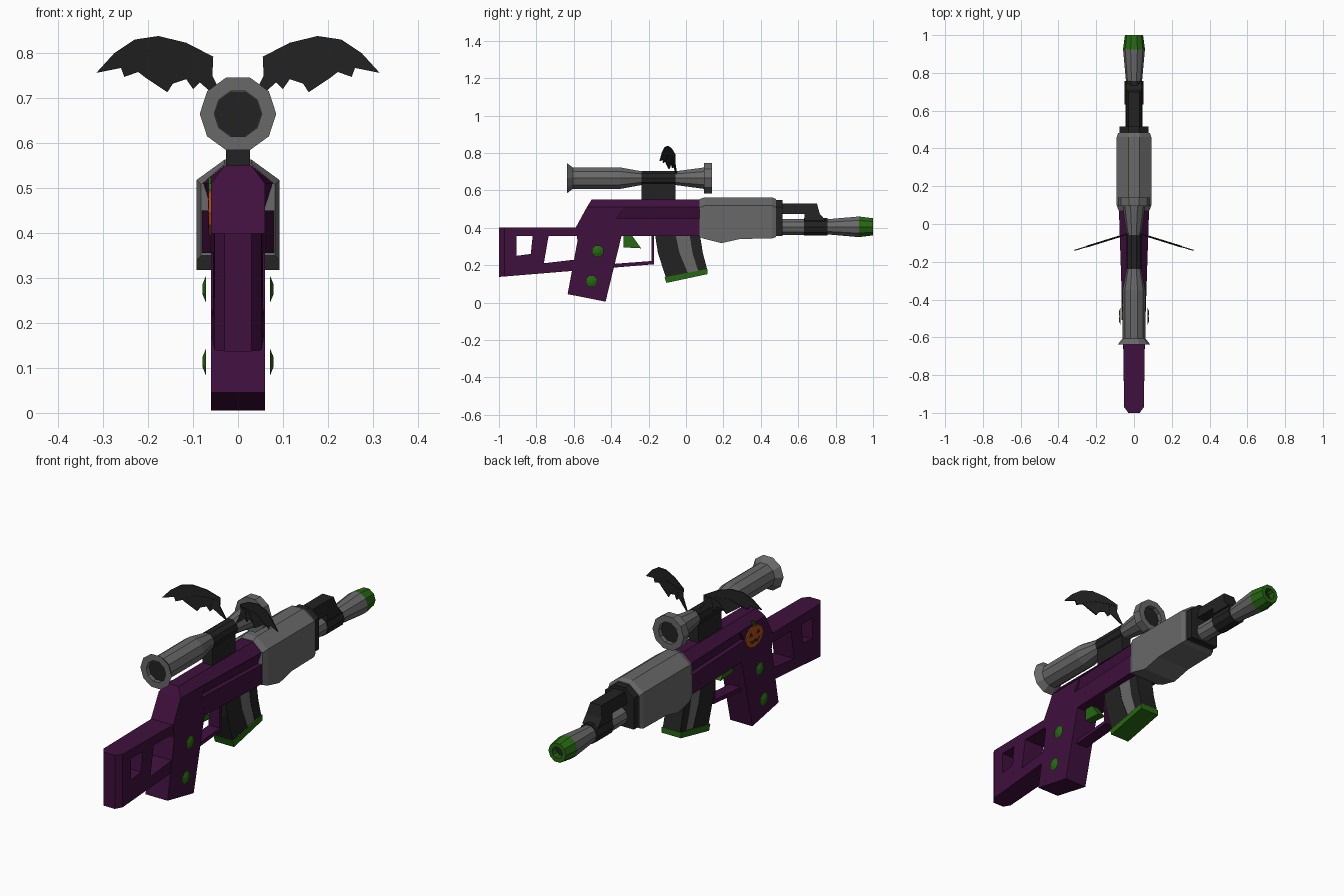
import bpy, bmesh, math

if "Cube" in bpy.data.objects:
    bpy.data.objects.remove(bpy.data.objects["Cube"])


def material(name, r, g, b):
    m = bpy.data.materials.new(name)
    m.use_nodes = True
    m.diffuse_color = (r, g, b, 1)
    m.node_tree.nodes["Principled BSDF"].inputs["Base Color"].default_value = (r, g, b, 1)
    return m


PURPLE = material("dark purple", 0.05, 0.005, 0.047)
GREY = material("steel grey", 0.14, 0.14, 0.14)
BLACK = material("soft black", 0.016, 0.016, 0.016)
GREEN = material("green", 0.02, 0.14, 0.006)
ORANGE = material("pumpkin orange", 0.42, 0.07, 0.006)


def loft(name, rings, mat):
    """Bridge equal-length rings of points and cap both ends."""
    bm = bmesh.new()
    loops = [[bm.verts.new(p) for p in ring] for ring in rings]
    n = len(loops[0])
    for a, b in zip(loops, loops[1:]):
        for i in range(n):
            j = (i + 1) % n
            bm.faces.new((a[i], a[j], b[j], b[i]))
    bm.faces.new(loops[0])
    bm.faces.new(loops[-1])
    bmesh.ops.recalc_face_normals(bm, faces=bm.faces)
    me = bpy.data.meshes.new(name)
    bm.to_mesh(me)
    bm.free()
    me.materials.append(mat)
    ob = bpy.data.objects.new(name, me)
    bpy.context.collection.objects.link(ob)
    return ob


def plate(name, pts, mat, x0, x1):
    """Side profile (y, z) between two x positions."""
    return loft(name, [[(x, y, z) for y, z in pts] for x in (x0, x1)], mat)


def prism(name, pts, mat, width):
    """Side profile mirrored about x = 0; width is a half width or a rule of (y, z)."""
    w = width if callable(width) else lambda y, z: width
    return loft(name, [[(s * w(y, z), y, z) for y, z in pts] for s in (-1, 1)], mat)


def lathe(name, profile, z, mat, n=10):
    """Turn (y, radius) points about a lengthwise axis at height z."""
    turn = [2 * math.pi * i / n for i in range(n)]
    return loft(name, [[(r * math.cos(a), y, z + r * math.sin(a)) for a in turn]
                       for y, r in profile], mat)


def lerp(y, y0, a, y1, b):
    return a + (b - a) * max(0, min(1, (y - y0) / (y1 - y0)))


# Skeleton stock
def stock_w(y, z):
    return 0.03 if y < -0.99 else lerp(y, -0.97, 0.052, -0.6, 0.058)


def under(y):
    return lerp(y, -1, 0.137, -0.17, 0.205)


prism("stock_butt", [(-1, .40), (-.97, .40), (-.97, under(-.97)), (-1, under(-1))], PURPLE, stock_w)
prism("stock_rear_post", [(-.97, .40), (-.905, .40), (-.905, under(-.905)), (-.97, under(-.97))], PURPLE, stock_w)
prism("stock_top_bar", [(-.905, .40), (-.57, .40), (-.57, .355), (-.905, .355)], PURPLE, stock_w)
prism("stock_lower_bar", [(-.905, .25), (-.83, .26), (-.76, .21), (-.59, .23),
                          (-.59, under(-.59)), (-.905, under(-.905))], PURPLE, stock_w)
prism("stock_middle_post", [(-.82, .355), (-.735, .355), (-.76, .21), (-.83, .26)], PURPLE, stock_w)

# Grip and receiver
prism("grip", [(-.53, .51), (-.59, .40), (-.58, .33), (-.633, .045), (-.43, .005),
               (-.345, .355), (-.37, .45), (-.33, .51)], PURPLE, 0.06)


def body_w(y, z):
    return lerp(y, -0.37, 0.06, 0.06, 0.08)


prism("receiver_top", [(-.53, .51), (-.505, .55), (.08, .55), (.08, .51)], PURPLE,
      lambda y, z: 0.03 if z > .53 else body_w(y, z))
prism("receiver_groove", [(-.37, .45), (-.34, .51), (.08, .51), (.08, .45)], PURPLE,
      lambda y, z: body_w(y, z) - (0.003 if z > .5 else 0.022))
prism("receiver_lower", [(-.37, .45), (.08, .45), (.08, .355), (-.345, .355)], PURPLE, body_w)

# Trigger and its guard
prism("trigger_guard", [(-.41, .205), (-.185, .222), (-.185, .36), (-.17, .36),
                        (-.17, .205), (-.41, .185)], PURPLE, 0.03)
prism("trigger", [(-.335, .36), (-.29, .36), (-.24, .29), (-.335, .295)], GREEN, 0.02)

# Magazine in three vertical bands with a coloured foot
top, mid, low = (-.165, -.055, .02, .075), (-.15, -.035, .035, .09), (-.108, .01, .065, .113)


def low_z(y):
    return lerp(y, -.108, .135, .113, .178)


for i, (name, mat, w) in enumerate((("magazine_rear", BLACK, .047), ("magazine_middle", GREY, .045),
                                    ("magazine_front", BLACK, .047))):
    prism(name, [(top[i], .36), (mid[i], .265), (low[i], low_z(low[i])),
                 (low[i + 1], low_z(low[i + 1])), (mid[i + 1], .265), (top[i + 1], .36)], mat, w)
prism("magazine_foot", [(-.115, .135), (.115, .18), (.115, .152), (-.105, .105)], GREEN, 0.052)

# Handguard with bevelled ends and a deepened belly
rings = []
for y, w, t, b in ((.072, .082, .553, .35), (.10, .092, .563, .34), (.19, .092, .563, .318),
                   (.29, .092, .563, .34), (.46, .092, .563, .343), (.482, .084, .553, .35)):
    rings.append([(-w, y, b), (w, y, b), (w, y, t - .045), (.03, y, t), (-.03, y, t), (-w, y, t - .045)])
loft("handguard", rings, GREY)
loft("handguard_collar", [[(-.078, y, .355), (.078, y, .355), (.078, y, .51), (.03, y, .548),
                           (-.03, y, .548), (-.078, y, .51)] for y in (.478, .517)], BLACK)

# Barrel and muzzle
AXIS = 0.405
lathe("barrel", [(.5, .045), (.64, .045)], AXIS, GREY)
lathe("gas_block", [(.632, .05), (.756, .05)], AXIS, BLACK)
prism("gas_tube", [(.51, .53), (.70, .53), (.715, .475), (.745, .44), (.634, .44),
                   (.634, .473), (.51, .473)], BLACK, lambda y, z: .03 if z > .5 else .043)
lathe("muzzle_cone", [(.75, .042), (.925, .058)], AXIS, GREY)
lathe("muzzle_tip", [(.925, .058), (1, .048), (1, .028), (.965, .028)], AXIS, GREEN)
lathe("muzzle_bore", [(.962, .027), (.968, .027)], AXIS, BLACK)

# Scope, lenses and mount
SIGHT = 0.665
lathe("scope", [(-.615, .053), (-.637, .053), (-.637, .085), (-.605, .06), (-.35, .06),
                (-.235, .038), (-.06, .038), (.096, .06), (.096, .085), (.139, .085),
                (.139, .053), (.117, .053)], SIGHT, GREY)
for name, y in (("rear_lens", -.616), ("front_lens", .116)):
    lathe(name, [(y, .0525), (y + .002, .0525)], SIGHT, BLACK)
lathe("scope_clamp", [(-.238, .041), (-.057, .041)], SIGHT, BLACK)
prism("scope_mount", [(-.238, .545), (-.057, .545), (-.057, .67), (-.238, .67)], BLACK, 0.027)

# Bat wings, swept backward, with raised finger ribs
outline = [(.025, .685), (.057, .75), (.055, .792), (.115, .823), (.177, .838), (.23, .83), (.275, .80),
           (.315, .756), (.26, .767), (.253, .747), (.222, .758), (.205, .745), (.157, .713),
           (.145, .732), (.115, .742), (.10, .72), (.085, .735), (.06, .713)]
wrist = (.062, .785)
for side, sx in (("left", 1), ("right", -1)):
    def sheet(pts, t):
        return [[(sx * x, -.042 - .31 * x + d, z) for x, z in pts] for d in (-t, t)]
    loft(side + "_wing", sheet(outline, .003), BLACK)
    for k, (tx, tz) in enumerate(((.253, .749), (.157, .716), (.10, .723))):
        bend = ((wrist[0] + tx) / 2 + .012, (wrist[1] + tz) / 2 + .022)
        loft(f"{side}_wing_rib_{k + 1}", sheet([wrist, bend, (tx, tz), (bend[0] - .004, bend[1] - .006)],
                                              .005), BLACK)

# Studs on both sides of the grip
for side, sx in (("left", 1), ("right", -1)):
    for name, y, z in (("upper", -.472, .275), ("lower", -.505, .113)):
        loft(f"{side}_{name}_stud",
             [[(sx * x, y + r * math.cos(i * math.pi / 4 + .39), z + r * math.sin(i * math.pi / 4 + .39))
               for i in range(8)] for x, r in ((.071, .033), (.079, .012))], GREEN)

# Pumpkin badge on the right side
py, pz = -.44, .445
plate("pumpkin", [(py + .068 * math.cos(i * math.pi / 6), pz + .052 * math.sin(i * math.pi / 6))
                  for i in range(12)], ORANGE, -.066, -.0595)
plate("pumpkin_stem", [(py - .01, pz + .048), (py + .01, pz + .048), (py + .02, pz + .078),
                       (py + .004, pz + .078)], GREEN, -.066, -.0595)
for name, s in (("front_eye", 1), ("rear_eye", -1)):
    plate("pumpkin_" + name, [(py + s * .012, pz + .008), (py + s * .04, pz + .008),
                              (py + s * .03, pz + .028)], BLACK, -.067, -.0655)
plate("pumpkin_mouth", [(py - .045, pz - .008), (py - .02, pz - .018), (py, pz - .012), (py + .02, pz - .018),
                        (py + .045, pz - .008), (py + .02, pz - .033), (py, pz - .026),
                        (py - .02, pz - .033)], BLACK, -.067, -.0655)
